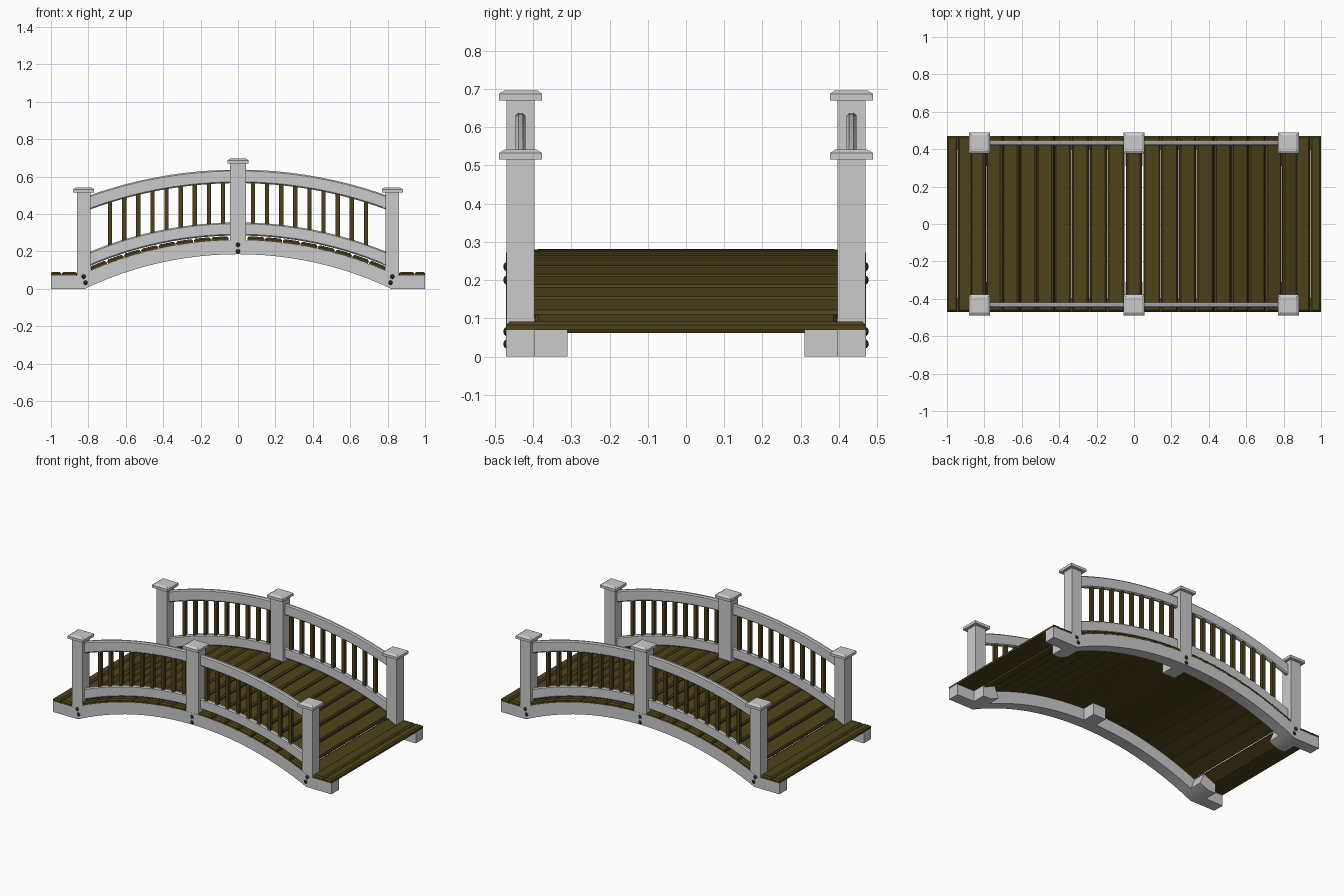
import bpy, bmesh
from math import sqrt, sin, cos
from mathutils import Matrix

if "Cube" in bpy.data.objects:
    bpy.data.objects.remove(bpy.data.objects["Cube"])

CZ = -1.725            # common arc centre height
R_BOT, R_TOP = 1.91, 1.985   # beam radii
YC = 0.4325            # centre line of each side


def material(name, rgb):
    m = bpy.data.materials.new(name)
    m.diffuse_color = (*rgb, 1)
    m.use_nodes = True
    m.node_tree.nodes["Principled BSDF"].inputs["Base Color"].default_value = m.diffuse_color
    return m


wood = material("dark_wood", (0.075, 0.055, 0.010))
iron = material("dark_iron", (0.02, 0.02, 0.025))


def finish(name, bm, mat=None, smooth=False):
    bmesh.ops.recalc_face_normals(bm, faces=bm.faces)
    me = bpy.data.meshes.new(name)
    bm.to_mesh(me)
    bm.free()
    ob = bpy.data.objects.new(name, me)
    bpy.context.collection.objects.link(ob)
    if mat:
        me.materials.append(mat)
    if smooth:
        bpy.ops.object.select_all(action='DESELECT')
        ob.select_set(True)
        bpy.context.view_layer.objects.active = ob
        bpy.ops.object.shade_smooth_by_angle(angle=0.5)
    return ob


def loft(bm, rings):
    """Join rings of four points into a closed bar."""
    vs = [[bm.verts.new(p) for p in r] for r in rings]
    for a, b in zip(vs, vs[1:]):
        for i in range(4):
            j = (i + 1) % 4
            bm.faces.new((a[i], a[j], b[j], b[i]))
    bm.faces.new(vs[0][::-1])
    bm.faces.new(vs[-1])


def ribbon(name, low, high, y0, y1, bevel=0):
    bm = bmesh.new()
    loft(bm, [[(a[0], y0, a[1]), (a[0], y1, a[1]), (b[0], y1, b[1]), (b[0], y0, b[1])]
              for a, b in zip(low, high)])
    ob = finish(name, bm, smooth=True)
    if bevel:
        m = ob.modifiers.new("bevel", 'BEVEL')
        m.width, m.segments, m.limit_method, m.angle_limit = bevel, 1, 'ANGLE', 1.0
    return ob


def slab(name, sx, sy, h, mat=None, inset=0, drop=0, mtx=Matrix()):
    """Block standing on its origin with an optional chamfered top."""
    levels = [(0, 0), (h - drop, 0), (h, inset)] if inset else [(0, 0), (h, 0)]
    bm = bmesh.new()
    loft(bm, [[(x * (sx / 2 - i), y * (sy / 2 - i), z)
               for x, y in ((-1, -1), (1, -1), (1, 1), (-1, 1))] for z, i in levels])
    bm.transform(mtx)
    return finish(name, bm, mat)


def arc_z(r, x):
    return sqrt(r * r - x * x) + CZ


def arc(r, x0, x1, n):
    return [(x0 + (x1 - x0) * i / n, arc_z(r, x0 + (x1 - x0) * i / n)) for i in range(n + 1)]


for s, side in ((-1, "front"), (1, "back")):
    yc = s * YC
    # arched side beam with flat feet
    low = [(-1, 0)] + arc(R_BOT, -0.82, 0.82, 24) + [(1, 0)]
    high = [(-1, 0.07)] + arc(R_TOP, -0.847, 0.847, 24) + [(1, 0.07)]
    ribbon(side + "_beam", low, high, yc - 0.0375, yc + 0.0375)

    # posts, caps, bolts and inner blocks
    for x, base, top, w, tag in ((-0.825, 0.04, 0.515, 0.073, "left"), (0, 0.23, 0.67, 0.088, "centre"),
                                 (0.825, 0.04, 0.515, 0.073, "right")):
        name = f"{side}_{tag}"
        slab(name + "_post", w, 0.073, top - base, mtx=Matrix.Translation((x, yc, base)))
        slab(name + "_post_cap", 0.112, 0.112, 0.026, inset=0.014, drop=0.009,
             mtx=Matrix.Translation((x, yc, top)))
        d = (x > 0) - (x < 0)
        bolts = ((0, 0.235), (0, 0.2)) if not d else ((d * 0.825, 0.065), (d * 0.815, 0.033))
        for bx, bz in bolts:
            bm = bmesh.new()
            bmesh.ops.create_uvsphere(bm, u_segments=12, v_segments=8, radius=0.012)
            bm.transform(Matrix.Translation((bx, s * 0.468, bz)) @ Matrix.Diagonal((1, 0.8, 1, 1)))
            finish(name + "_bolt", bm, iron, True)
        ya, yb = sorted((s * 0.31, s * 0.395))
        if d:
            lo = [(d * 0.76, arc_z(R_BOT, 0.76)), (d * 0.82, 0), (d * 0.875, 0)]
            hi = [(d * 0.79, arc_z(R_TOP, 0.79)), (d * 0.847, 0.07), (d * 0.875, 0.07)]
        else:
            lo, hi = arc(R_BOT, -0.045, 0.045, 2), arc(R_TOP, -0.045, 0.045, 2)
        ribbon(name + "_inner_block", lo, hi, ya, yb)

    # curved rails and balusters on each half
    for d, half in ((-1, "left"), (1, "right")):
        for r0, r1, tag in ((2.01, 2.08, "lower"), (2.29, 2.362, "upper")):
            ribbon(f"{side}_{half}_{tag}_rail", arc(r0, d * 0.03, d * 0.80, 14),
                   arc(r1, d * 0.03, d * 0.80, 14), yc - 0.013, yc + 0.013, 0.007)
        for i in range(9):
            x = 0.08 + 0.0755 * i
            z0, z1 = arc_z(2.06, x), arc_z(2.31, x)
            slab(f"{side}_{half}_baluster", 0.023, 0.02, z1 - z0, wood,
                 mtx=Matrix.Translation((d * x, yc, z0)))

# deck planks following the arch, shortened between posts
for i in range(-9, 10):
    a = i * 0.095 / R_TOP
    short = i in (-9, 0, 9)
    pos = Matrix.Translation((R_TOP * sin(a), 0, R_TOP * cos(a) + CZ))
    slab("arch_plank", 0.083 if short else 0.091, 0.79 if short else 0.94, 0.021, wood,
         0.009, 0.009, pos @ Matrix.Rotation(a, 4, 'Y'))

# level planks on the feet
for d in (-1, 1):
    for x, w in ((0.902, 0.078), (0.972, 0.056)):
        slab("end_plank", w, 0.94, 0.021, wood, 0.009, 0.009, Matrix.Translation((d * x, 0, 0.07)))
